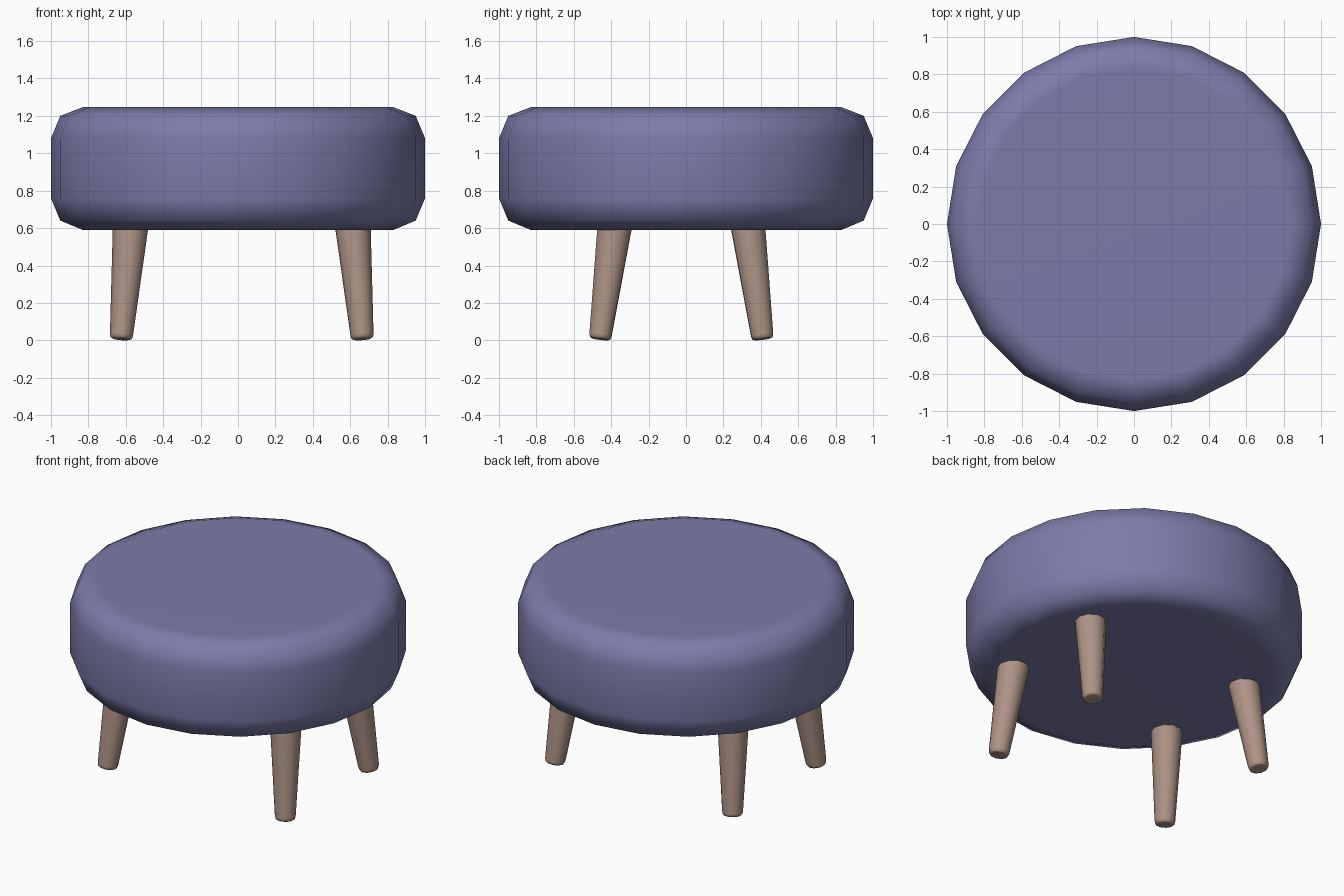
import bpy, bmesh, math
from mathutils import Vector

if "Cube" in bpy.data.objects:
    bpy.data.objects.remove(bpy.data.objects["Cube"])


def material(name, rgb):
    m = bpy.data.materials.new(name)
    m.diffuse_color = (*rgb, 1)
    m.use_nodes = True
    m.node_tree.nodes["Principled BSDF"].inputs["Base Color"].default_value = m.diffuse_color
    return m


def lathe(name, profile, sides, mat):
    """Closed solid of revolution from (radius, height) points, bottom to top."""
    bm = bmesh.new()
    rings = [[bm.verts.new((r * math.cos(2 * math.pi * i / sides),
                            r * math.sin(2 * math.pi * i / sides), z))
              for i in range(sides)] for r, z in profile]
    for a, b in zip(rings, rings[1:]):
        for i in range(sides):
            j = (i + 1) % sides
            bm.faces.new((a[i], a[j], b[j], b[i]))
    bm.faces.new(rings[0][::-1])
    bm.faces.new(rings[-1])
    mesh = bpy.data.meshes.new(name)
    bm.to_mesh(mesh)
    bm.free()
    mesh.materials.append(mat)
    ob = bpy.data.objects.new(name, mesh)
    bpy.context.collection.objects.link(ob)
    bpy.ops.object.select_all(action='DESELECT')
    ob.select_set(True)
    bpy.context.view_layer.objects.active = ob
    bpy.ops.object.shade_smooth_by_angle(angle=math.radians(60))
    # keep the broad caps looking flat
    wn = ob.modifiers.new("flat_caps", 'WEIGHTED_NORMAL')
    wn.keep_sharp = True
    return ob


fabric = material("blue_violet_fabric", (0.20, 0.20, 0.40))
wood = material("pale_brown_wood", (0.42, 0.295, 0.235))

# Padded round seat with a two-step rounded rim
lathe("seat", [(0.83, 0.59), (0.95, 0.64), (1.0, 0.76),
               (1.0, 1.08), (0.95, 1.20), (0.83, 1.247)], 20, fabric)

# Four tapered, splayed legs, slightly off centre under the seat
for y_name, sy in (("front", -1), ("back", 1)):
    for x_name, sx in (("left", -1), ("right", 1)):
        foot = Vector((0.02 + sx * 0.645, -0.025 + sy * 0.435, 0.006))
        top = Vector((0.02 + sx * 0.596, -0.025 + sy * 0.359, 0.59))
        leg = lathe(f"{y_name}_{x_name}_leg",
                    [(0.044, 0), (0.057, 0.006), (0.062, 0.024),
                     (0.094, 0.59), (0.096, 0.63)], 10, wood)
        leg.location = foot
        leg.rotation_euler = (top - foot).to_track_quat('Z', 'Y').to_euler()
